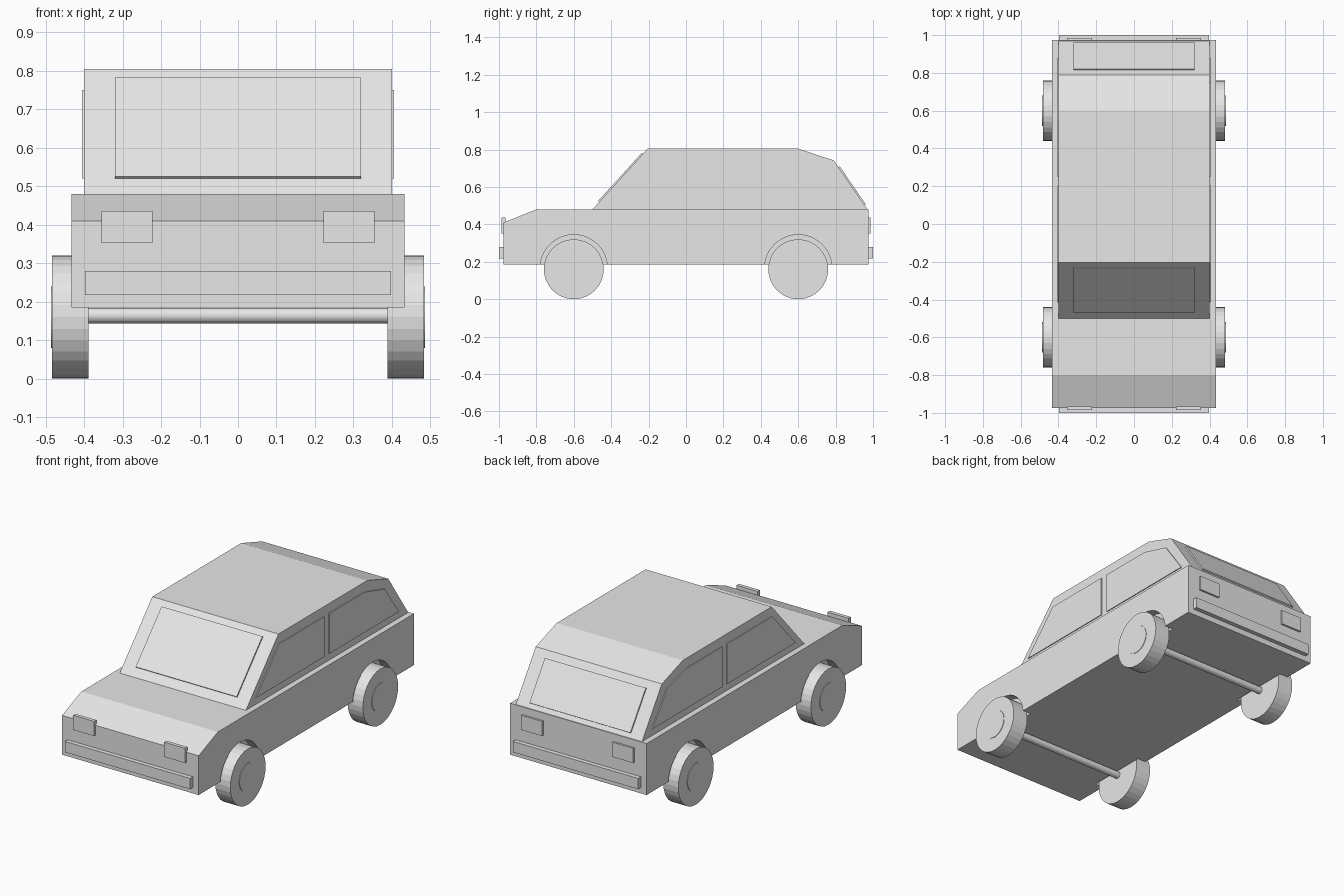
import bpy, bmesh, math
from mathutils import Matrix, Vector

cube = bpy.data.objects.get("Cube")
if cube:
    bpy.data.objects.remove(cube, do_unlink=True)

grey = bpy.data.materials.new("light_grey")
grey.use_nodes = True
grey.diffuse_color = (0.8, 0.8, 0.8, 1)
grey.node_tree.nodes["Principled BSDF"].inputs["Base Color"].default_value = (0.8, 0.8, 0.8, 1)


def finish(name, bm):
    bmesh.ops.recalc_face_normals(bm, faces=bm.faces)
    mesh = bpy.data.meshes.new(name)
    bm.to_mesh(mesh)
    bm.free()
    mesh.materials.append(grey)
    obj = bpy.data.objects.new(name, mesh)
    bpy.context.collection.objects.link(obj)
    return obj


def prism(name, profile, x0, x1):
    """Extrude a (y, z) side profile from x0 to x1."""
    bm = bmesh.new()
    face = bm.faces.new([bm.verts.new((x0, y, z)) for y, z in profile])
    ext = bmesh.ops.extrude_face_region(bm, geom=[face])["geom"]
    moved = [v for v in ext if isinstance(v, bmesh.types.BMVert)]
    bmesh.ops.translate(bm, verts=moved, vec=(x1 - x0, 0, 0))
    return finish(name, bm)


def box(name, x0, x1, y0, y1, z0, z1):
    return prism(name, [(y0, z0), (y1, z0), (y1, z1), (y0, z1)], x0, x1)


def rod(name, radius, x0, x1, y, z, segments=32):
    """Cylinder lying along x."""
    bm = bmesh.new()
    place = Matrix.Translation(((x0 + x1) / 2, y, z)) @ Matrix.Rotation(math.pi / 2, 4, "Y")
    bmesh.ops.create_cone(bm, cap_ends=True, segments=segments, radius1=radius,
                          radius2=radius, depth=abs(x1 - x0), matrix=place)
    return finish(name, bm)


def slope_panel(name, low, high, half_width, outward, thick=0.008):
    """Thin pane lying on a sloping cabin face."""
    low, high = Vector(low), Vector(high)
    along = (high - low).normalized()
    normal = Vector((along.y, -along.x)) * outward * thick
    pts = [low - normal, high - normal, high + normal, low + normal]
    return prism(name, [tuple(p) for p in pts], -half_width, half_width)


# Lower body and cabin
body = prism("body", [(-0.975, 0.185), (-0.975, 0.41), (-0.8, 0.48),
                      (0.975, 0.48), (0.975, 0.185)], -0.433, 0.433)
prism("cabin", [(-0.5, 0.475), (-0.5, 0.48), (-0.205, 0.805), (0.6, 0.805),
                (0.79, 0.742), (0.97, 0.48), (0.97, 0.475)], -0.4, 0.4)

# Wheel arches cut into the body sides
for side in (-1, 1):
    for y in (-0.6, 0.6):
        cutter = rod("arch_cutter", 0.18, side * 0.38, side * 0.5, y, 0.165, 48)
        cutter.hide_render = True
        mod = body.modifiers.new("arch", "BOOLEAN")
        mod.operation, mod.solver, mod.object = "DIFFERENCE", "EXACT", cutter
bpy.context.view_layer.update()
cut = bpy.data.meshes.new_from_object(body.evaluated_get(bpy.context.evaluated_depsgraph_get()))
body.modifiers.clear()
body.data = cut
for obj in [o for o in bpy.data.objects if o.name.startswith("arch_cutter")]:
    bpy.data.objects.remove(obj, do_unlink=True)

# Windscreen and rear window
slope_panel("windscreen", (-0.464, 0.52), (-0.23, 0.777), 0.32, -1)
slope_panel("rear_window", (0.955, 0.502), (0.815, 0.706), 0.32, 1)

# Side windows, lamps and wheels, mirrored
front_glass = [(-0.415, 0.52), (-0.205, 0.75), (0.205, 0.75), (0.205, 0.52)]
rear_glass = [(0.25, 0.52), (0.25, 0.75), (0.57, 0.75), (0.75, 0.7), (0.88, 0.52)]
for side, label in ((1, "left"), (-1, "right")):
    prism(f"front_side_window_{label}", front_glass, side * 0.398, side * 0.405)
    prism(f"rear_side_window_{label}", rear_glass, side * 0.398, side * 0.405)
    box(f"headlight_{label}", side * 0.222, side * 0.355, -0.986, -0.965, 0.352, 0.436)
    box(f"tail_light_{label}", side * 0.222, side * 0.355, 0.965, 0.986, 0.352, 0.436)
    for y, end in ((-0.6, "front"), (0.6, "rear")):
        rod(f"{end}_wheel_{label}", 0.16, side * 0.388, side * 0.483, y, 0.16)
        rod(f"{end}_hubcap_{label}", 0.08, side * 0.47, side * 0.486, y, 0.16)

# Bumpers and axles
for end, name in ((-1, "front"), (1, "rear")):
    box(f"{name}_bumper", -0.397, 0.397, end * 0.97, end * 1.0, 0.218, 0.28)
    rod(f"{name}_axle", 0.02, -0.4, 0.4, end * 0.6, 0.164, 24)
